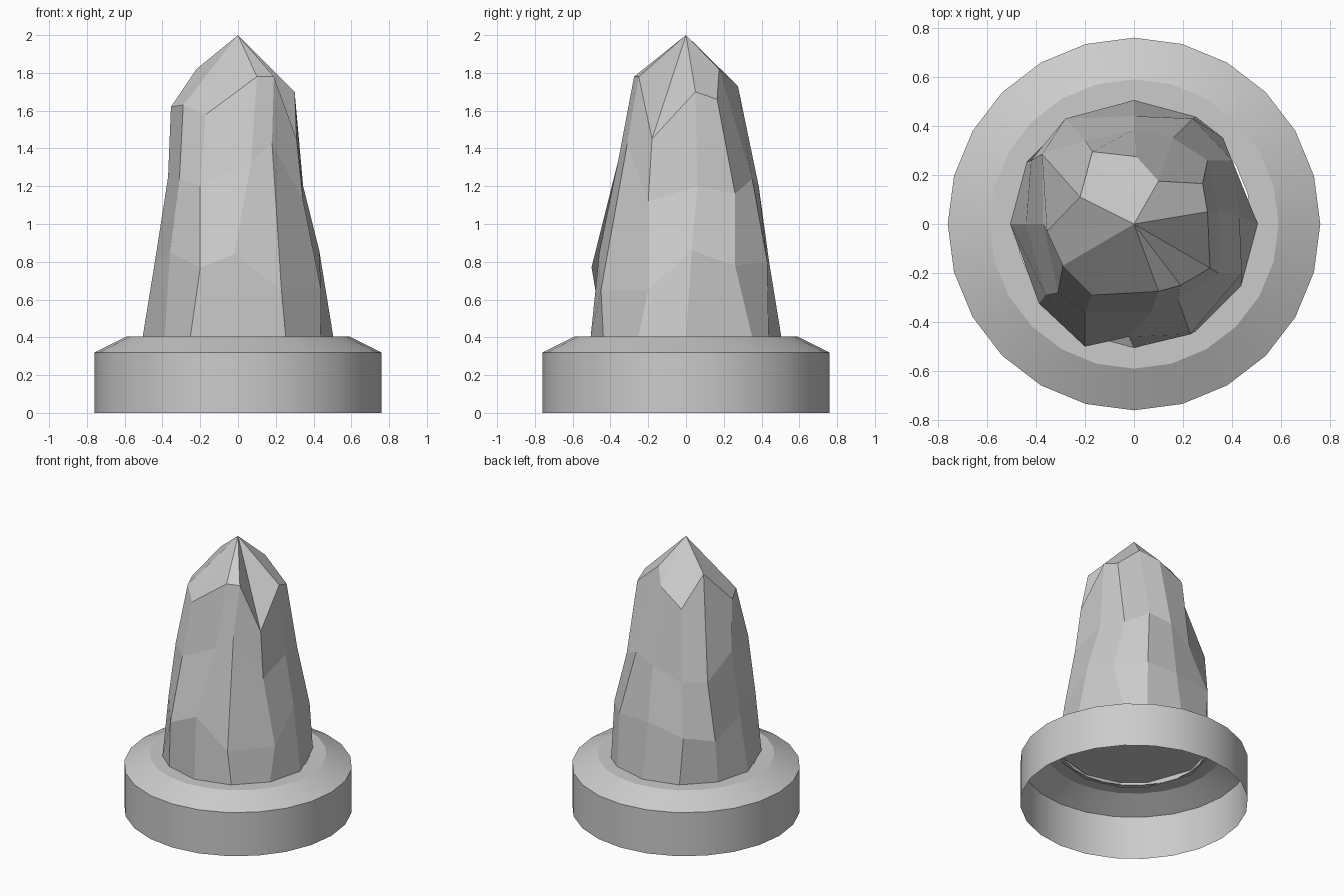
import bpy
import bmesh
from math import cos, sin, radians, tau

cube = bpy.data.objects.get("Cube")
if cube:
    bpy.data.objects.remove(cube, do_unlink=True)

# Single stone colour
grey = bpy.data.materials.new("stone_grey")
grey.use_nodes = True
colour = (0.6, 0.6, 0.6, 1)
grey.diffuse_color = colour
grey.node_tree.nodes["Principled BSDF"].inputs["Base Color"].default_value = colour


def add_ring(bm, points):
    return [bm.verts.new(point) for point in points]


def bridge(bm, lower, upper):
    """Join two closed loops with a band of quads."""
    count = len(lower)
    for i in range(count):
        j = (i + 1) % count
        bm.faces.new((lower[i], lower[j], upper[j], upper[i]))


def finish(bm, name):
    mesh = bpy.data.meshes.new(name)
    bm.to_mesh(mesh)
    bm.free()
    mesh.materials.append(grey)
    part = bpy.data.objects.new(name, mesh)
    bpy.context.collection.objects.link(part)
    return part


def build_base(name, profile, sides):
    """Turn an open profile of (radius, height) into a hollow stand."""
    bm = bmesh.new()
    rings = []
    for radius, height in profile:
        rings.append(add_ring(bm, [
            (radius * cos(tau * i / sides), radius * sin(tau * i / sides), height)
            for i in range(sides)]))
    for lower, upper in zip(rings, rings[1:]):
        bridge(bm, lower, upper)
    return finish(bm, name)


def build_rock(name, levels, apex, cap_height):
    """Stack irregular loops, close them to a point and cap the underside."""
    bm = bmesh.new()
    rings = [add_ring(bm, level) for level in levels]
    for lower, upper in zip(rings, rings[1:]):
        bridge(bm, lower, upper)
    tip = bm.verts.new(apex)
    top = rings[-1]
    for i, vert in enumerate(top):
        bm.faces.new((vert, top[(i + 1) % len(top)], tip))
    cap = add_ring(bm, [(x * .98, y * .98, cap_height) for x, y, z in levels[0]])
    bm.faces.new(list(reversed(cap)))
    return finish(bm, name)


# Round hollow stand with a sloped shoulder and flat rim
base = build_base("base", [(.76, 0), (.76, .32), (.59, .405), (.48, .405)], 24)
bpy.ops.object.select_all(action="DESELECT")
base.select_set(True)
bpy.context.view_layer.objects.active = base
bpy.ops.object.shade_smooth_by_angle(angle=radians(25))

# Foot of the rock: regular loop with two shifted corners
angles = [step * 30 for step in range(12)]
angles[1], angles[7] = 44, 220
foot = [(.505 * cos(radians(a)), .505 * sin(radians(a)), .4) for a in angles]

# Irregular corners of the rock, counter-clockwise from the left side
lower_corners = [
    (.43, .03, .86), (.4, .26, .78), (.24, .43, .8), (0, .44, .8),
    (-.28, .43, .75), (-.42, .26, .7), (-.44, 0, .8), (-.36, -.29, .85),
    (-.2, -.5, .77), (-.02, -.46, .84), (.23, -.45, .65), (.44, -.2, .65)]
middle_corners = [
    (.345, .06, 1.2), (.3, .26, 1.16), (.16, .35, 1.24), (0, .385, 1.2),
    (-.2, .34, 1.1), (-.375, .285, 1.13), (-.37, 0, 1.25), (-.31, -.28, 1.24),
    (-.2, -.36, 1.2), (.07, -.36, 1.33), (.18, -.31, 1.43), (.345, -.2, 1.12)]
shoulder_corners = [
    (.3, .05, 1.7), (.28, .165, 1.66), (.1, .175, 1.82), (.01, .275, 1.73),
    (-.17, .295, 1.62), (-.22, .11, 1.82), (-.355, -.03, 1.62), (-.29, -.17, 1.63),
    (-.17, -.29, 1.58), (.1, -.275, 1.78), (.19, -.25, 1.78), (.31, -.18, 1.45)]

# Faceted rock
build_rock("rock", [foot, lower_corners, middle_corners, shoulder_corners],
           (0, 0, 2), .43)
